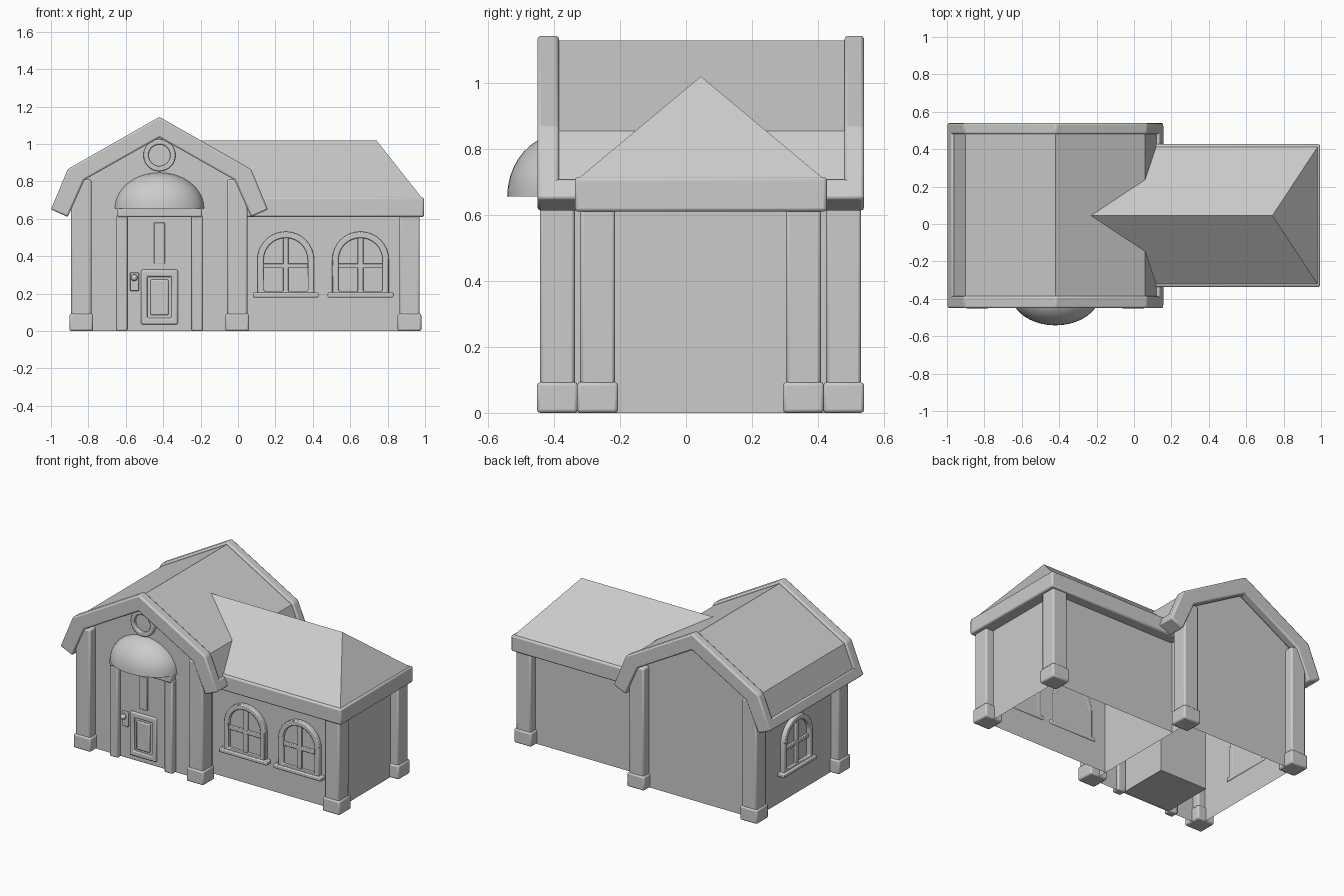
import bpy, bmesh, math
from mathutils import Matrix

if "Cube" in bpy.data.objects:
    bpy.data.objects.remove(bpy.data.objects["Cube"])

CX = -0.42      # centre line of the main block
FRONT = -0.385  # main front wall plane


def finish(name, bm, bevel=0.0, smooth=False):
    bmesh.ops.recalc_face_normals(bm, faces=bm.faces)
    me = bpy.data.meshes.new(name)
    bm.to_mesh(me)
    bm.free()
    ob = bpy.data.objects.new(name, me)
    bpy.context.collection.objects.link(ob)
    if bevel:
        m = ob.modifiers.new("soft_edges", 'BEVEL')
        m.width, m.segments, m.limit_method = bevel, 2, 'ANGLE'
    if smooth or bevel:
        bpy.context.view_layer.objects.active = ob
        ob.select_set(True)
        bpy.ops.object.shade_smooth_by_angle(angle=math.radians(35))
        ob.select_set(False)
    return ob


def sheet(name, faces):
    bm = bmesh.new()
    for f in faces:
        bm.faces.new([bm.verts.new(p) for p in f])
    bmesh.ops.remove_doubles(bm, verts=bm.verts, dist=1e-4)
    return finish(name, bm)


def prism(name, pts, axis, a, b, bevel=0.0):
    """Closed outline swept along y (points are x,z) or z (points are x,y)."""
    bm = bmesh.new()
    put = (lambda p, t: (p[0], t, p[1])) if axis == 'y' else (lambda p, t: (p[0], p[1], t))
    face = bm.faces.new([bm.verts.new(put(p, a)) for p in pts])
    new = bmesh.ops.extrude_face_region(bm, geom=[face])['geom']
    vs = [v for v in new if isinstance(v, bmesh.types.BMVert)]
    bmesh.ops.translate(bm, verts=vs, vec=put((0, 0), b - a))
    if face.is_valid and all(len(e.link_faces) > 2 for e in face.edges):
        bm.faces.remove(face)
    elif not any(len(e.link_faces) == 2 for e in face.edges):
        bm.faces.new([bm.verts.new(put(p, a)) for p in pts])
    bmesh.ops.remove_doubles(bm, verts=bm.verts, dist=1e-5)
    return finish(name, bm, bevel)


def box(name, x0, x1, y0, y1, z0, z1, bevel=0.0):
    bm = bmesh.new()
    m = Matrix.Translation(((x0 + x1) / 2, (y0 + y1) / 2, (z0 + z1) / 2))
    bmesh.ops.create_cube(bm, size=1, matrix=m @ Matrix.Diagonal((x1 - x0, y1 - y0, z1 - z0, 1)))
    return finish(name, bm, bevel)


def ring(name, outer, inner, y0, y1, bevel=0.0):
    """Frame between two matching outlines in the xz plane."""
    bm = bmesh.new()
    loops = [[bm.verts.new((x, y, z)) for x, z in o]
             for o, y in ((outer, y0), (outer, y1), (inner, y1), (inner, y0))]
    n = len(outer)
    for k in range(4):
        p, q = loops[k], loops[(k + 1) % 4]
        for i in range(n):
            j = (i + 1) % n
            bm.faces.new((p[i], p[j], q[j], q[i]))
    return finish(name, bm, bevel, True)


def mirrored(half):
    """Mirror a half outline that begins on the centre line."""
    return [(CX + x, z) for x, z in half] + [(CX - x, z) for x, z in reversed(half) if x]


def arch(hw, z0, spring, n=16):
    return [(-hw, z0), (hw, z0)] + [(hw * math.cos(math.pi * i / n), spring + hw * math.sin(math.pi * i / n))
                                    for i in range(n + 1)]


def circle(r, z, n=32):
    return [(CX + r * math.cos(2 * math.pi * i / n), z + r * math.sin(2 * math.pi * i / n)) for i in range(n)]


# Main block walls, open underneath
y0, y1 = FRONT, 0.475
gable = [(CX - 0.415, 0), (CX - 0.415, 0.81), (CX, 1.06), (CX + 0.415, 0.81), (CX + 0.415, 0)]
walls = [[(x, y, z) for x, z in gable] for y in (y0, y1)]
walls += [[(CX + s, y0, 0), (CX + s, y1, 0), (CX + s, y1, 0.81), (CX + s, y0, 0.81)] for s in (-0.415, 0.415)]
sheet("main_walls", walls)

# Wing walls
plan = [(0, -0.27), (0.915, -0.27), (0.915, 0.355), (0, 0.355)]
sheet("wing_walls", [[(*p, 0), (*q, 0), (*q, 0.68), (*p, 0.68)] for p, q in zip(plan, plan[1:])])

# Corner pillars with square feet
pillars = [(x, y, 0.81) for x in (-0.838, -0.004) for y in (-0.39, 0.478)]
pillars += [(0.917, y, 0.65) for y in (-0.268, 0.356)]
for i, (x, y, h) in enumerate(pillars):
    box(f"pillar_{i}", x - 0.054, x + 0.054, y - 0.053, y + 0.053, 0.05, h, 0.01)
    box(f"pillar_foot_{i}", x - 0.063, x + 0.063, y - 0.062, y + 0.062, 0, 0.093, 0.01)

# Main roof and its front and back gable trims
trim = mirrored([(0, 1.145), (0.49, 0.866), (0.58, 0.65), (0.49, 0.61), (0.402, 0.808)])
inner = [(CX, 1.035)]
trim = trim[:5] + inner + trim[5:]
for nm, a, b in (("front", -0.45, -0.385), ("back", 0.48, 0.54)):
    prism(f"{nm}_gable_trim", trim, 'y', a, b, 0.01)
slope = [(-0.555, 0.67), (-0.48, 0.855), (0, 1.128), (0.48, 0.855), (0.555, 0.67)]
sheet("main_roof", [[(CX + p[0], -0.4, p[1]), (CX + q[0], -0.4, q[1]),
                     (CX + q[0], 0.5, q[1]), (CX + p[0], 0.5, p[1])] for p, q in zip(slope, slope[1:])])

# Eave rails, with a gap where the wing joins
rail = [(0.58, 0.65), (0.555, 0.71), (0.465, 0.67), (0.49, 0.61)]
for nm, s, a, b in (("left", -1, -0.44, 0.53), ("right_front", 1, -0.44, -0.29), ("right_back", 1, 0.38, 0.53)):
    prism(f"{nm}_eave_rail", [(CX + s * x, z) for x, z in rail], 'y', a, b, 0.008)

# Wing fascia and hipped roof meeting the main roof
prism("wing_fascia", [(0, -0.337), (0.995, -0.337), (0.995, 0.427), (0, 0.427),
                      (0, 0.35), (0.91, 0.35), (0.91, -0.265), (0, -0.265)], 'z', 0.61, 0.715, 0.01)
ym, half, top = 0.045, 0.372, 1.02
ridge = [(-0.23, ym, top), (0.74, ym, top)]
hip = []
for s in (-1, 1):
    hip.append([ridge[0], ridge[1], (0.985, ym + s * half, 0.71), (0.12, ym + s * half, 0.71),
                (0.06, ym + s * half * 0.516, 0.858)])
hip.append([ridge[1], hip[0][2], hip[1][2]])
sheet("wing_roof", hip)

# Domed canopy and lintel over the door
bm = bmesh.new()
bmesh.ops.create_uvsphere(bm, u_segments=40, v_segments=20, radius=1)
for no in ((0, 0, -1), (0, 1, 0)):
    cut = bmesh.ops.bisect_plane(bm, geom=bm.verts[:] + bm.edges[:] + bm.faces[:],
                                 plane_co=(0, 0, 0), plane_no=no, clear_outer=True)
    bmesh.ops.holes_fill(bm, edges=[e for e in bm.edges if e.is_boundary])
bmesh.ops.transform(bm, verts=bm.verts, matrix=Matrix.Translation((CX, -0.37, 0.656))
                    @ Matrix.Diagonal((0.24, 0.172, 0.192, 1)))
finish("door_canopy", bm, 0, True)
box("door_lintel", CX - 0.227, CX + 0.227, -0.435, -0.37, 0.61, 0.665, 0.008)

# Door, posts, panels and handle
box("door", CX - 0.175, CX + 0.175, -0.392, -0.04, 0.005, 0.62)
for s in (-1, 1):
    box(f"door_post_{s}", CX + s * 0.202 - 0.03, CX + s * 0.202 + 0.03, -0.425, -0.37, 0, 0.62, 0.008)


def rect(hw, a, b):
    return [(CX - hw, a), (CX + hw, a), (CX + hw, b), (CX - hw, b)]


ring("door_panel_frame", rect(0.098, 0.035, 0.328), rect(0.065, 0.07, 0.29), -0.405, -0.385, 0.008)
box("door_panel", CX - 0.048, CX + 0.048, -0.405, -0.385, 0.085, 0.275, 0.006)
box("door_upper_strip", CX - 0.029, CX + 0.029, -0.4, -0.385, 0.36, 0.58, 0.003)
box("handle_plate", -0.578, -0.53, -0.402, -0.385, 0.215, 0.312, 0.004)
bm = bmesh.new()
bmesh.ops.create_uvsphere(bm, u_segments=16, v_segments=10, radius=0.018,
                          matrix=Matrix.Translation((-0.555, -0.418, 0.285)))
finish("door_knob", bm, 0, True)

# Round gable window
ring("round_window_frame", circle(0.086, 0.94), circle(0.058, 0.94), -0.415, -0.37, 0.006)
prism("round_window_pane", circle(0.062, 0.94), 'y', -0.395, -0.38)


# Arched windows: two on the wing front, one on the left side
def window(name, loc, turn):
    parts = [
        ring(f"{name}_frame", arch(0.152, 0.195, 0.38), arch(0.118, 0.215, 0.38), -0.03, 0.005, 0.006),
        prism(f"{name}_pane", arch(0.122, 0.205, 0.38), 'y', -0.006, 0.004),
        box(f"{name}_upright", -0.015, 0.015, -0.02, 0, 0.205, 0.5, 0.004),
        box(f"{name}_crossbar", -0.12, 0.12, -0.02, 0, 0.336, 0.362, 0.004),
        box(f"{name}_sill", -0.176, 0.176, -0.045, 0.005, 0.18, 0.206, 0.006),
    ]
    for ob in parts:
        ob.location = loc
        ob.rotation_euler.z = turn


window("wing_window_left", (0.255, -0.27, 0), 0)
window("wing_window_right", (0.655, -0.27, 0), 0)
window("side_window", (CX - 0.415, 0.045, 0), -math.pi / 2)
